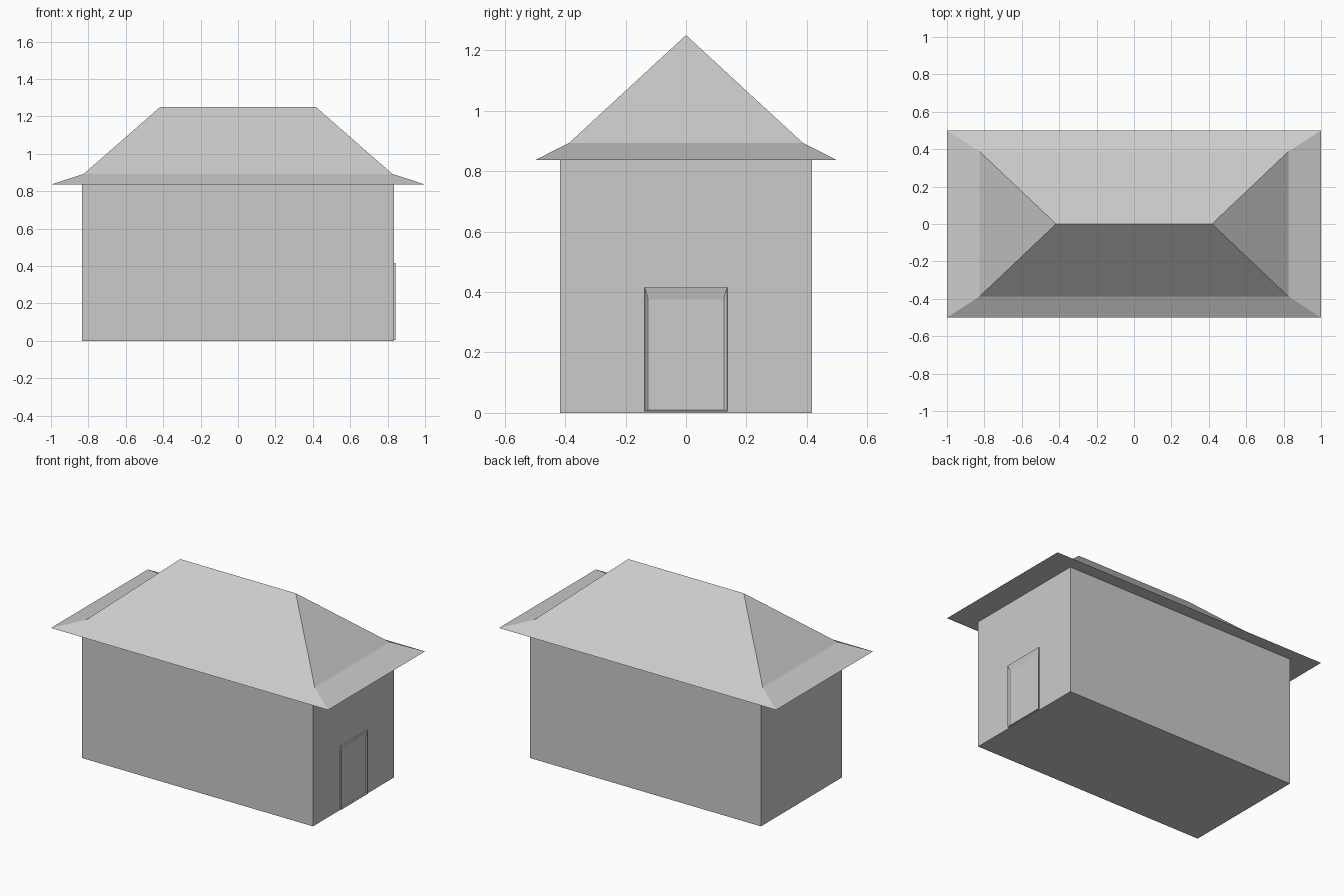
import bpy
import bmesh

cube = bpy.data.objects.get("Cube")
if cube:
    bpy.data.objects.remove(cube, do_unlink=True)

# Single plain grey for the whole building
grey = bpy.data.materials.new("plain_grey")
grey.use_nodes = True
colour = (0.6, 0.6, 0.6, 1)
grey.diffuse_color = colour
grey.node_tree.nodes["Principled BSDF"].inputs["Base Color"].default_value = colour


def finish(name, bm):
    bmesh.ops.recalc_face_normals(bm, faces=bm.faces)
    mesh = bpy.data.meshes.new(name)
    bm.to_mesh(mesh)
    bm.free()
    mesh.materials.append(grey)
    obj = bpy.data.objects.new(name, mesh)
    bpy.context.collection.objects.link(obj)
    return obj


def rectangle(bm, hx, hy, z):
    return [bm.verts.new((sx * hx, sy * hy, z))
            for sx, sy in ((-1, -1), (1, -1), (1, 1), (-1, 1))]


def bridge(bm, a, b):
    n = len(a)
    for i in range(n):
        j = (i + 1) % n
        bm.faces.new((a[i], a[j], b[j], b[i]))


WALL_X, WALL_Y, EAVE_Z = 0.833, 0.417, 0.836

# Walls: closed box up to the eaves
bm = bmesh.new()
bottom = rectangle(bm, WALL_X, WALL_Y, 0)
top = rectangle(bm, WALL_X, WALL_Y, EAVE_Z)
bm.faces.new(bottom)
bridge(bm, bottom, top)
finish("walls", bm)

# Hipped roof with a flared skirt and a flat underside
bm = bmesh.new()
eave = rectangle(bm, 1, 0.5, EAVE_Z)
knee = rectangle(bm, 0.825, 0.387, 0.893)
ridge = [bm.verts.new((x, 0, 1.25)) for x in (-0.417, 0.417)]
bm.faces.new(eave)
bridge(bm, eave, knee)
bm.faces.new((knee[0], knee[1], ridge[1], ridge[0]))
bm.faces.new((knee[2], knee[3], ridge[0], ridge[1]))
bm.faces.new((knee[1], knee[2], ridge[1]))
bm.faces.new((knee[3], knee[0], ridge[0]))
finish("hipped_roof", bm)


def door_loop(bm, x, half, low, high):
    return [bm.verts.new((x, y, z)) for y, z in
            ((-half, low), (half, low), (half, high), (-half, high))]


# Door on the gable end: thin rim, splayed reveal and sunken panel
bm = bmesh.new()
loops = [door_loop(bm, *p) for p in (
    (WALL_X, 0.139, 0.004, 0.417),
    (0.842, 0.139, 0.004, 0.417),
    (0.842, 0.135, 0.008, 0.413),
    (0.835, 0.125, 0.01, 0.376))]
for a, b in zip(loops, loops[1:]):
    bridge(bm, a, b)
bm.faces.new(loops[-1])
finish("door", bm)
